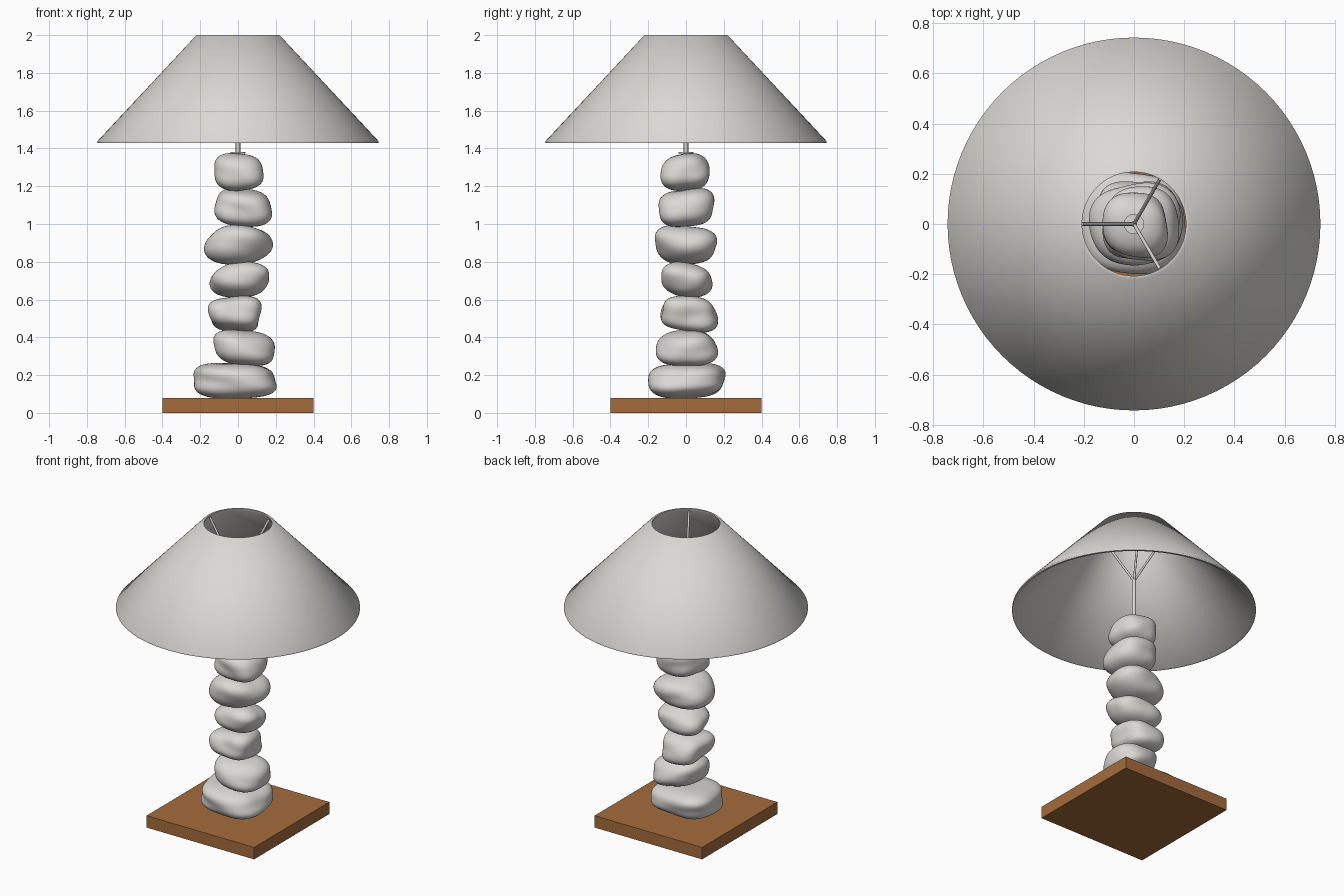
import bpy, bmesh, math
from mathutils import Vector

cube = bpy.data.objects.get("Cube")
if cube:
    bpy.data.objects.remove(cube, do_unlink=True)


def material(name, rgb):
    m = bpy.data.materials.new(name)
    m.use_nodes = True
    m.diffuse_color = (*rgb, 1)
    m.node_tree.nodes["Principled BSDF"].inputs["Base Color"].default_value = (*rgb, 1)
    return m


GREY = material("warm_light_grey", (0.70, 0.69, 0.66))
WOOD = material("brown_wood", (0.37, 0.15, 0.045))


def finish(name, bm, mat, smooth=True):
    bmesh.ops.recalc_face_normals(bm, faces=bm.faces)
    me = bpy.data.meshes.new(name)
    bm.to_mesh(me)
    bm.free()
    me.materials.append(mat)
    ob = bpy.data.objects.new(name, me)
    bpy.context.collection.objects.link(ob)
    if smooth:
        bpy.ops.object.select_all(action="DESELECT")
        bpy.context.view_layer.objects.active = ob
        ob.select_set(True)
        bpy.ops.object.shade_smooth_by_angle(angle=math.radians(50))
    return ob


def lathe(name, profile, mat, steps=96):
    """Spin a closed (radius, height) outline around the z axis."""
    bm = bmesh.new()
    vs = [bm.verts.new((r, 0, z)) for r, z in profile]
    es = [bm.edges.new((vs[i], vs[i - 1])) for i in range(len(vs))]
    bmesh.ops.spin(bm, geom=vs + es, cent=(0, 0, 0), axis=(0, 0, 1),
                   angle=math.tau, steps=steps)
    bmesh.ops.remove_doubles(bm, verts=bm.verts, dist=1e-5)
    return finish(name, bm, mat)


def rod(name, a, b, radius, mat, sides=12):
    a, b = Vector(a), Vector(b)
    bm = bmesh.new()
    bmesh.ops.create_cone(bm, cap_ends=True, segments=sides, radius1=radius,
                          radius2=radius, depth=(b - a).length)
    turn = (b - a).to_track_quat("Z", "Y").to_matrix()
    for v in bm.verts:
        v.co = turn @ v.co + (a + b) / 2
    return finish(name, bm, mat)


def stone(name, lo, hi, power, tilt, seed):
    """Rounded, slightly lumpy pebble fitted to the box lo..hi."""
    bm = bmesh.new()
    bmesh.ops.create_cube(bm, size=2)
    bmesh.ops.subdivide_edges(bm, edges=bm.edges, cuts=19, use_grid_fill=True)
    for v in bm.verts:
        d = Vector([math.tan(c * math.pi / 4) for c in v.co]).normalized()
        r = sum(abs(c) ** power for c in d) ** (-1 / power)
        r *= 1 + 0.05 * math.sin(2.3 * d.x + 1.7 * d.y + seed * 2.1) \
               + 0.045 * math.sin(3.1 * d.y - 2.2 * d.z + seed * 1.3) \
               + 0.035 * math.sin(3.6 * d.z + 2.8 * d.x + seed)
        v.co = d * r
        v.co.z += tilt[0] * v.co.x + tilt[1] * v.co.y
    for k in range(3):
        low = min(v.co[k] for v in bm.verts)
        span = max(v.co[k] for v in bm.verts) - low
        for v in bm.verts:
            v.co[k] = lo[k] + (v.co[k] - low) / span * (hi[k] - lo[k])
    return finish(name, bm, GREY)


# Square wooden base
bm = bmesh.new()
bmesh.ops.create_cube(bm, size=1)
for v in bm.verts:
    v.co = (v.co.x * 0.8, v.co.y * 0.8, v.co.z * 0.08 + 0.04)
finish("base", bm, WOOD, smooth=False)

# Stack of stones: low corner, high corner, squareness, tilt
STONES = [
    ((-0.235, -0.20, 0.075), (0.205, 0.21, 0.265), 2.9, (0.0, 0.0)),
    ((-0.13, -0.16, 0.25), (0.195, 0.17, 0.44), 2.5, (-0.15, 0.0)),
    ((-0.16, -0.135, 0.425), (0.125, 0.17, 0.62), 3.2, (0.0, -0.1)),
    ((-0.15, -0.13, 0.61), (0.165, 0.14, 0.80), 2.4, (0.1, -0.1)),
    ((-0.18, -0.165, 0.785), (0.185, 0.165, 0.995), 2.4, (0.05, -0.1)),
    ((-0.125, -0.145, 0.985), (0.18, 0.15, 1.19), 2.9, (-0.1, 0.05)),
    ((-0.125, -0.135, 1.175), (0.135, 0.125, 1.375), 2.6, (0.0, 0.05)),
]
for i, (lo, hi, power, tilt) in enumerate(STONES):
    stone(f"stone_{i + 1}", lo, hi, power, tilt, i + 1)

# Stem with its small washer
rod("washer", (0, 0, 1.373), (0, 0, 1.381), 0.04, GREY, 32)
rod("stem", (0, 0, 1.36), (0, 0, 1.645), 0.012, GREY, 16)

# Spokes carrying the shade
for i in range(3):
    a = math.radians(60 + 120 * i)
    rod(f"spoke_{i + 1}", (0, 0, 1.64),
        (0.208 * math.cos(a), 0.208 * math.sin(a), 1.985), 0.007, GREY)

# Thin conical shade, open at both ends
lathe("shade", [(0.743, 1.43), (0.743, 1.44), (0.22, 2.0),
                (0.207, 2.0), (0.207, 1.99), (0.73, 1.43)], GREY)
